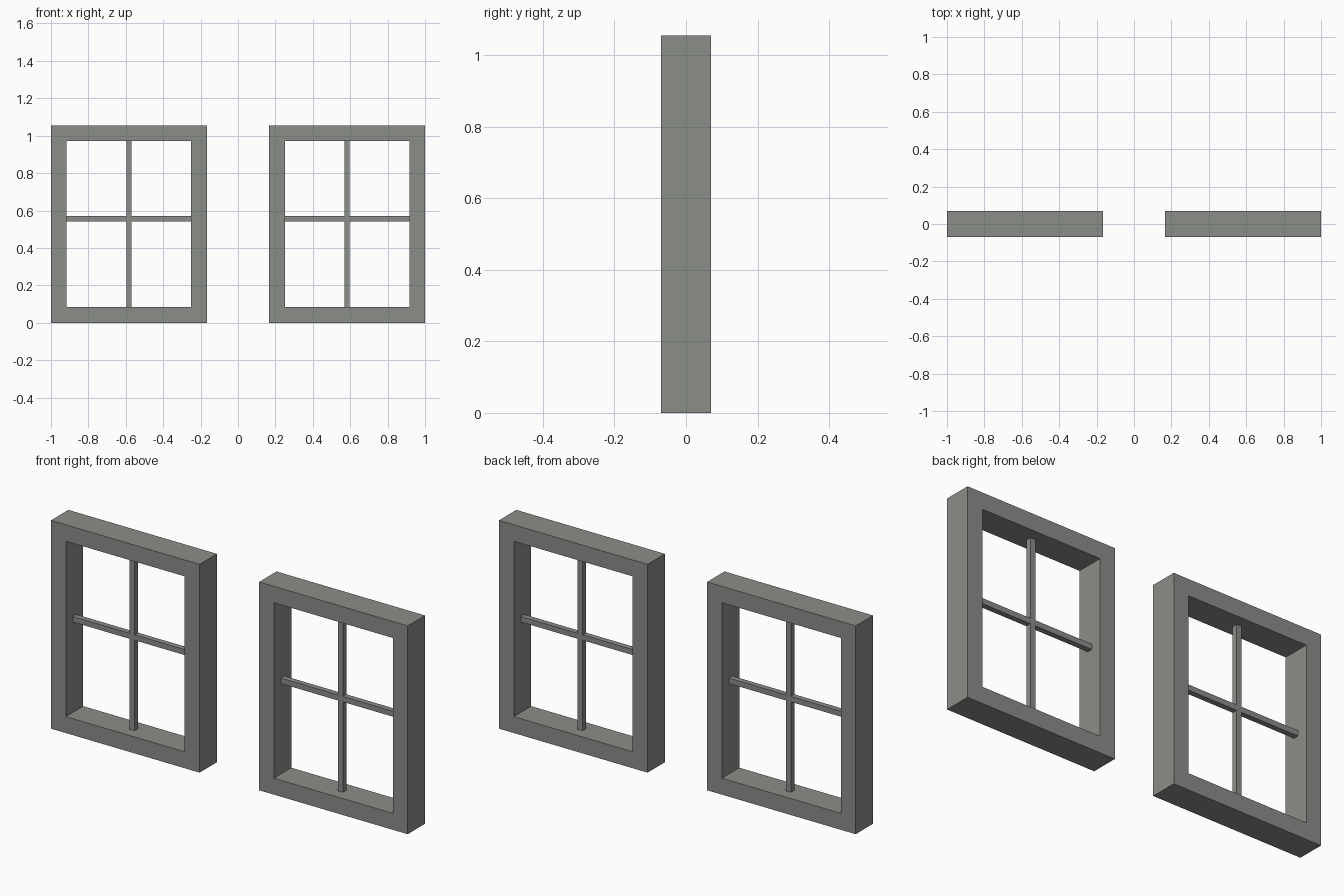
import bpy, bmesh
from mathutils import Matrix, Vector

if "Cube" in bpy.data.objects:
    bpy.data.objects.remove(bpy.data.objects["Cube"])

U = 1 / 36            # modelling unit: one glazing bar thickness
W, H, D = 30 * U, 38 * U, 5 * U
RIM = 3 * U

grey = bpy.data.materials.new("warm grey")
grey.diffuse_color = (0.26, 0.267, 0.25, 1)
grey.use_nodes = True
grey.node_tree.nodes["Principled BSDF"].inputs["Base Color"].default_value = grey.diffuse_color


def finish(bm, name):
    bmesh.ops.recalc_face_normals(bm, faces=bm.faces)
    me = bpy.data.meshes.new(name)
    bm.to_mesh(me)
    bm.free()
    me.materials.append(grey)
    ob = bpy.data.objects.new(name, me)
    bpy.context.collection.objects.link(ob)
    return ob


def frame(name, cx):
    # rectangular ring, extruded through the depth
    bm = bmesh.new()
    loops = []
    for inset in (0, RIM):
        x, z0, z1 = W / 2 - inset, inset, H - inset
        loops.append([bm.verts.new((cx + px, -D / 2, pz))
                      for px, pz in ((-x, z0), (x, z0), (x, z1), (-x, z1))])
    outer, inner = loops
    for i in range(4):
        j = (i + 1) % 4
        bm.faces.new((outer[i], outer[j], inner[j], inner[i]))
    ext = bmesh.ops.extrude_face_region(bm, geom=bm.faces[:], use_keep_orig=True)
    bmesh.ops.translate(bm, vec=(0, D, 0),
                        verts=[v for v in ext["geom"] if isinstance(v, bmesh.types.BMVert)])
    return finish(bm, name)


def bar(name, centre, size):
    bm = bmesh.new()
    bmesh.ops.create_cube(bm, size=1, matrix=Matrix.Translation(centre) @ Matrix.Diagonal((*size, 1)))
    return finish(bm, name)


# two identical windows side by side
for side, cx in (("left", -21 * U), ("right", 21 * U)):
    frame(side + "_window_frame", cx)
    bar(side + "_upright_bar", Vector((cx, 0, H / 2)), (U, U, H - 2 * RIM))
    bar(side + "_cross_bar", Vector((cx, 0, 20 * U)), (W - 2 * RIM, U, U))
